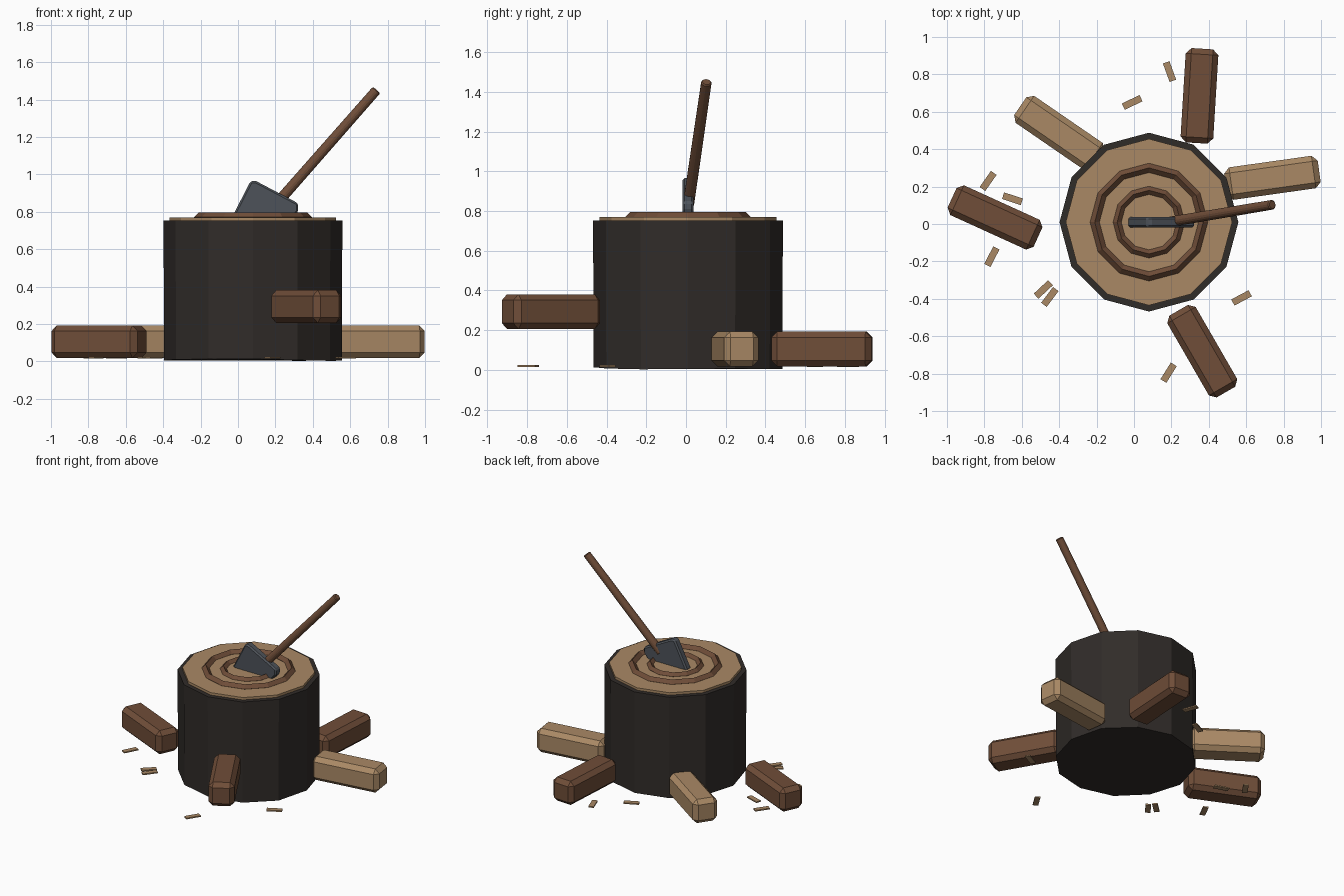
import bpy, bmesh, math, random
from mathutils import Vector

if "Cube" in bpy.data.objects:
    bpy.data.objects.remove(bpy.data.objects["Cube"])

random.seed(4)


def material(name, rgb):
    m = bpy.data.materials.new(name)
    m.diffuse_color = (*rgb, 1)
    m.use_nodes = True
    m.node_tree.nodes["Principled BSDF"].inputs["Base Color"].default_value = m.diffuse_color
    return m


BARK = material("bark", (0.03, 0.025, 0.022))
PALE = material("pale_wood", (0.40, 0.25, 0.13))
BROWN = material("brown_wood", (0.16, 0.075, 0.04))
STEEL = material("steel", (0.075, 0.085, 0.10))
CX, CY = 0.08, 0.01


def finish(name, bm, mat, loc=(0, 0, 0), rot=(0, 0, 0), bevel=0):
    bmesh.ops.recalc_face_normals(bm, faces=bm.faces)
    me = bpy.data.meshes.new(name)
    bm.to_mesh(me)
    bm.free()
    me.materials.append(mat)
    ob = bpy.data.objects.new(name, me)
    ob.location, ob.rotation_euler = loc, rot
    bpy.context.collection.objects.link(ob)
    if bevel:
        mod = ob.modifiers.new("bevel", "BEVEL")
        mod.width, mod.segments = bevel, 1
    return ob


def cylinder(name, mat, r1, r2, h, sides, loc, rot=(0, 0, 0), bevel=0, wobble=0):
    bm = bmesh.new()
    bmesh.ops.create_cone(bm, cap_ends=True, segments=sides, radius1=r1, radius2=r2, depth=h)
    for v in bm.verts:
        if v.co.z < 0:
            v.co.z += random.uniform(0, wobble)
    return finish(name, bm, mat, loc, rot, bevel)


def box(name, mat, size, loc, angle, bevel=0):
    bm = bmesh.new()
    bmesh.ops.create_cube(bm, size=1)
    bmesh.ops.scale(bm, vec=size, verts=bm.verts)
    return finish(name, bm, mat, loc, (0, 0, math.radians(angle)), bevel)


def growth_ring(name, radius, minor, z):
    # diamond section swept round twelve sides
    bm = bmesh.new()
    loops = []
    for i in range(12):
        a = i * math.tau / 12
        loops.append([bm.verts.new(((radius + minor * math.cos(b)) * math.cos(a),
                                    (radius + minor * math.cos(b)) * math.sin(a),
                                    minor * math.sin(b)))
                      for b in (0, math.pi / 2, math.pi, 1.5 * math.pi)])
    for i in range(12):
        p, q = loops[i], loops[(i + 1) % 12]
        for j in range(4):
            k = (j + 1) % 4
            bm.faces.new((p[j], q[j], q[k], p[k]))
    return finish(name, bm, BROWN, (CX, CY, z))


# Stump with its cut face and rings
cylinder("stump_bark", BARK, 0.475, 0.478, 0.75, 12, (CX, CY, 0.377), wobble=0.012)
cylinder("stump_cut_face", PALE, 0.445, 0.445, 0.04, 12, (CX, CY, 0.75))
growth_ring("outer_ring", 0.29, 0.025, 0.771)
growth_ring("inner_ring", 0.17, 0.022, 0.771)

# Split logs: x, y, centre height, angle, material
logs = [
    (0.35, 0.685, 0.105, 86.5, BROWN),
    (0.365, -0.68, 0.293, -60, BROWN),
    (-0.743, 0.035, 0.105, -24.5, BROWN),
    (-0.40, 0.487, 0.105, -34.5, PALE),
    (0.74, 0.247, 0.105, 8, PALE),
]
for i, (x, y, z, a, mat) in enumerate(logs):
    box(f"split_log_{i + 1}", mat, (0.505, 0.175, 0.175), (x, y, z), a, 0.03)

# Wood chips: x, y, angle
chips = [
    (-0.01, 0.65, 26), (0.19, 0.815, -70), (-0.78, 0.23, 55),
    (-0.65, 0.135, -18), (-0.76, -0.175, 63), (-0.485, -0.35, 43),
    (-0.45, -0.39, 53), (0.575, -0.395, 28), (0.185, -0.795, 58),
]
for i, (x, y, a) in enumerate(chips):
    box(f"wood_chip_{i + 1}", PALE, (0.105, 0.037, 0.009), (x, y, 0.02), a)

# Axe head: flared blade profile, extruded
profile = [(-0.035, 0.765), (0.068, 0.965), (0.095, 0.965), (0.322, 0.845),
           (0.322, 0.80), (0.28, 0.755), (0.12, 0.745)]
bm = bmesh.new()
face = bm.faces.new([bm.verts.new((x, -0.018, z)) for x, z in profile])
ext = bmesh.ops.extrude_face_region(bm, geom=[face])
bmesh.ops.translate(bm, vec=(0, 0.056, 0),
                    verts=[v for v in ext["geom"] if isinstance(v, bmesh.types.BMVert)])
finish("axe_head", bm, STEEL, bevel=0.01)

# Axe handle
start, end = Vector((0.195, 0.012, 0.83)), Vector((0.74, 0.103, 1.45))
d = end - start
cylinder("axe_handle", BROWN, 0.03, 0.028, d.length, 8, (start + end) / 2,
         d.to_track_quat("Z", "Y").to_euler(), bevel=0.006)
